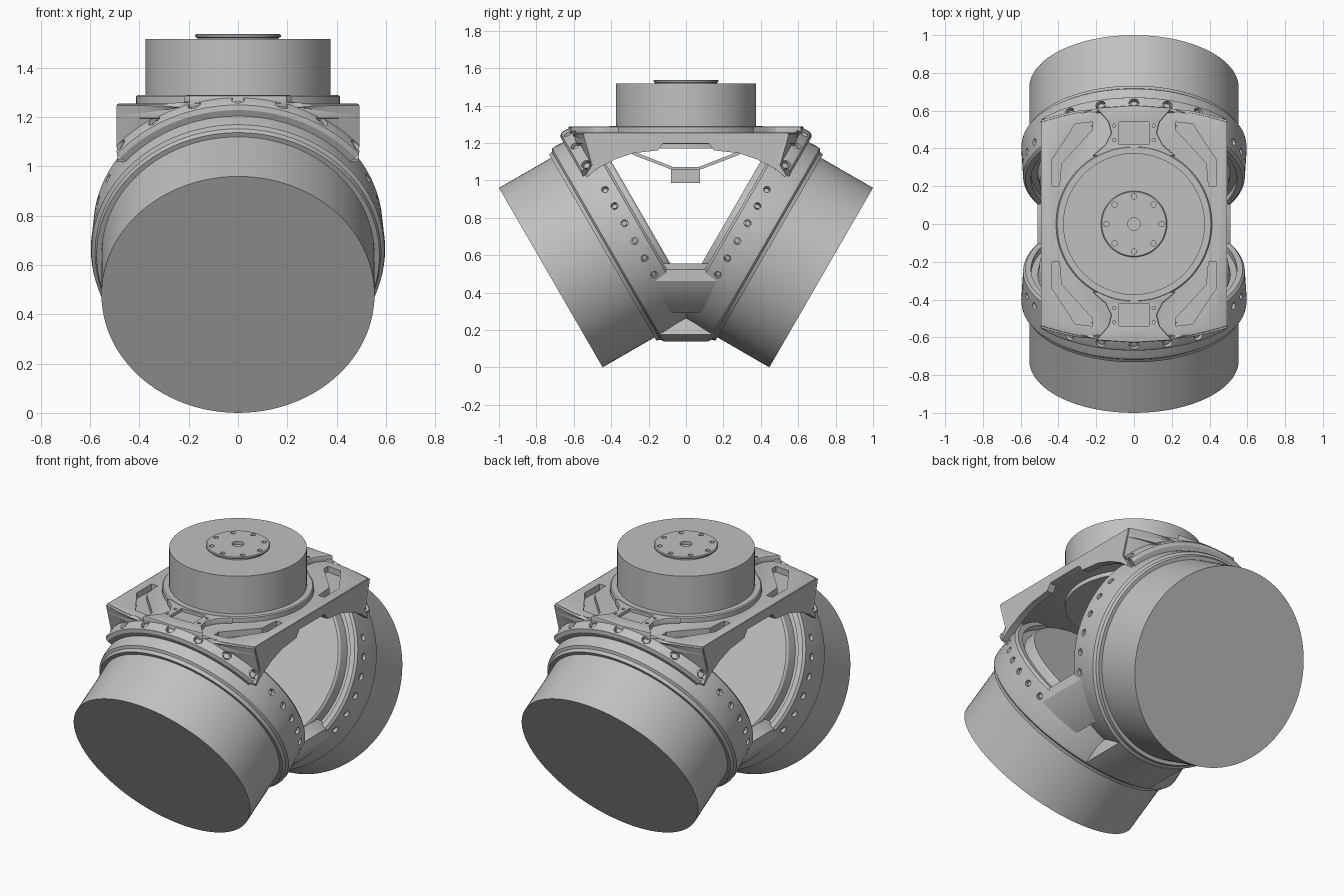
import bpy, bmesh
from math import sin, cos, radians, pi
from mathutils import Vector

cube = bpy.data.objects.get("Cube")
if cube:
    bpy.data.objects.remove(cube)

grey = bpy.data.materials.new("machined_grey")
grey.use_nodes = True
grey.diffuse_color = (0.53, 0.53, 0.53, 1)
for node in grey.node_tree.nodes:
    if node.type == 'BSDF_PRINCIPLED':
        node.inputs["Base Color"].default_value = grey.diffuse_color
        node.inputs["Roughness"].default_value = 0.5


def finish(name, bm):
    """Clean a bmesh and turn it into a shaded object."""
    bmesh.ops.remove_doubles(bm, verts=bm.verts, dist=0.0001)
    bmesh.ops.recalc_face_normals(bm, faces=bm.faces)
    mesh = bpy.data.meshes.new(name)
    bm.to_mesh(mesh)
    bm.free()
    mesh.materials.append(grey)
    obj = bpy.data.objects.new(name, mesh)
    bpy.context.scene.collection.objects.link(obj)
    return obj


def tilted(side):
    """Map (along axis, radius, angle from top) to the tilted joint frame."""
    axis = Vector((0, cos(pi / 6), -0.5))
    up = Vector((0, 0.5, cos(pi / 6)))

    def place(s, r, t):
        p = axis * s + up * (0.777 + r * cos(t)) + Vector((r * sin(t), 0, 0))
        p.y *= side
        return p
    return place


def upright(s, r, t):
    return Vector((r * sin(t), r * cos(t), s))


def lathe(name, profile, place, start=0, end=360, steps=96):
    """Sweep a closed (height, radius) profile around an axis."""
    bm = bmesh.new()
    full = end - start == 360
    rows = []
    for i in range(steps if full else steps + 1):
        t = radians(start + (end - start) * i / steps)
        rows.append([bm.verts.new(place(s, r, t)) for s, r in profile])
    count = len(profile)
    for i in range(steps):
        a, b = rows[i], rows[(i + 1) % len(rows)]
        for j in range(count):
            k = (j + 1) % count
            if profile[j][1] or profile[k][1]:
                bm.faces.new((a[j], a[k], b[k], b[j]))
    if not full:
        bm.faces.new(rows[0])
        bm.faces.new(rows[-1])
    bmesh.ops.dissolve_degenerate(bm, dist=0.0001, edges=bm.edges)
    return finish(name, bm)


def prism(name, points, axis, low, high):
    """Extrude a polygon along x (points are y, z) or z (points are x, y)."""
    bm = bmesh.new()
    ends = []
    for h in (low, high):
        ends.append([bm.verts.new((h, u, v) if axis == 'x' else (u, v, h)) for u, v in points])
    bm.faces.new(ends[0])
    bm.faces.new(ends[1])
    for i in range(len(points)):
        k = (i + 1) % len(points)
        bm.faces.new((ends[0][i], ends[0][k], ends[1][k], ends[1][i]))
    return finish(name, bm)


def pins(name, items, segments=20):
    """Cylinders between pairs of points, as one object."""
    bm = bmesh.new()
    for a, b, radius in items:
        d = b - a
        made = bmesh.ops.create_cone(bm, cap_ends=True, segments=segments, radius1=radius,
                                     radius2=radius, depth=d.length)
        bmesh.ops.rotate(bm, verts=made["verts"], matrix=d.to_track_quat('Z', 'Y').to_matrix())
        bmesh.ops.translate(bm, verts=made["verts"], vec=(a + b) / 2)
    return finish(name, bm)


def hull(name, points):
    bm = bmesh.new()
    for p in points:
        bm.verts.new(p)
    made = bmesh.ops.convex_hull(bm, input=bm.verts)
    loose = [v for v in bm.verts if not v.link_faces]
    bmesh.ops.delete(bm, geom=loose, context='VERTS')
    bmesh.ops.dissolve_limit(bm, angle_limit=0.01, verts=bm.verts, edges=bm.edges)
    return finish(name, bm)


def bake(obj):
    """Apply the modifiers of an object."""
    graph = bpy.context.evaluated_depsgraph_get()
    obj.data = bpy.data.meshes.new_from_object(obj.evaluated_get(graph))
    obj.modifiers.clear()


def cut(obj, cutter):
    mod = obj.modifiers.new("cut", 'BOOLEAN')
    mod.object = cutter
    mod.operation = 'DIFFERENCE'
    mod.solver = 'EXACT'
    bake(obj)
    bpy.data.objects.remove(cutter)


def bevel(obj, width):
    mod = obj.modifiers.new("bevel", 'BEVEL')
    mod.width = width
    mod.segments = 2
    mod.limit_method = 'ANGLE'
    bake(obj)


def bolted(obj, place, angles, s, surface, radius):
    """Counterbore radial holes and seat a bolt in each."""
    spots = [radians(a) for a in angles]
    cut(obj, pins("hole_cutter", [(place(s, surface - 0.03, t), place(s, surface + 0.03, t), radius)
                                  for t in spots]))
    pins(obj.name + "_bolts", [(place(s, surface - 0.04, t), place(s, surface - 0.014, t), radius * 0.65)
                               for t in spots], 12)


# Two tilted drums with their bolted rings and upper clamps
for side, label in ((-1, "front"), (1, "back")):
    place = tilted(side)
    lathe(label + "_drum", [(0.386, 0), (0.386, 0.554), (-0.14, 0.554), (-0.14, 0.51),
                            (-0.195, 0.5), (-0.205, 0.49), (-0.205, 0)], place)
    ring = lathe(label + "_ring", [(-0.173, 0.545), (-0.173, 0.575), (-0.16, 0.587), (0.015, 0.597),
                                   (0.035, 0.594), (0.045, 0.58), (0.065, 0.574), (0.065, 0.545)], place)
    ring_angles = [edge + 10.6 * (i - 2.5) for edge in (90, 270) for i in range(6)]
    bolted(ring, place, ring_angles, -0.1, 0.592, 0.019)
    clamp = lathe(label + "_clamp", [(-0.12, 0.58), (-0.12, 0.642), (-0.06, 0.645), (-0.045, 0.64),
                                     (-0.034, 0.622), (-0.034, 0.58)], place, -50, 50, 40)
    bolted(clamp, place, [16 * i for i in range(-3, 4)], -0.08, 0.645, 0.026)

    # Wall joining the clamp to the top plate
    bm = bmesh.new()
    rows = []
    for i in range(41):
        low = place(-0.115, 0.64, radians(2.5 * (i - 20)))
        high = Vector((low.x, side * (0.62 - 0.33 * low.x ** 2), 1.25))
        rows.append((bm.verts.new(low), bm.verts.new(high)))
    for a, b in zip(rows, rows[1:]):
        bm.faces.new((a[0], a[1], b[1], b[0]))
    wall = finish(label + "_end_wall", bm)
    solid = wall.modifiers.new("thick", 'SOLIDIFY')
    solid.thickness = 0.02
    solid.offset = 0
    bake(wall)

# Lower bridge: a web on each side and a bottom plate
frames = [tilted(-1), tilted(1)]
for side, label in ((1, "left"), (-1, "right")):
    hull(label + "_lower_web", [f(s, r, pi - side * radians(a)) for f in frames for s in (-0.17, -0.05)
                                for r in (0.5, 0.58) for a in range(36, 63, 2)])
hull("bottom_plate", [f(s, r, pi + radians(a)) for f in frames for s in (-0.08, 0.035)
                      for r in (0.56, 0.597) for a in range(-22, 23, 2)])

# Top plate with curved ends and four sunk pockets
xs = [0.49 * i / 10 for i in range(-10, 11)]
outline = [(x, 0.62 - 0.33 * x * x) for x in xs]
outline += [(-x, -y) for x, y in outline]
plate = prism("top_plate", outline, 'z', 1.195, 1.256)
bevel(plate, 0.008)
pocket = [(0.435, 0.2), (0.435, 0.34), (0.31, 0.53), (0.22, 0.54), (0.22, 0.5), (0.385, 0.32), (0.395, 0.2)]
for sx in (-1, 1):
    for sy in (-1, 1):
        cut(plate, prism("pocket_cutter", [(sx * x, sy * y) for x, y in pocket], 'z', 1.22, 1.3))

# Arched side skirts
half = [(0.54, 1.252), (0.49, 1.1), (0.535, 1.03), (0.53, 1.018), (0.47, 1.065), (0.38, 1.112),
        (0.283, 1.145), (0.15, 1.16), (0.12, 1.2)]
skirt = half + [(-y, z) for y, z in reversed(half)]
for side, label in ((1, "left"), (-1, "right")):
    prism(label + "_skirt", skirt, 'x', side * 0.45, side * 0.492)

# Raised arms with a sunk panel and screw holes
arm = [(0.22, 0.36), (0.15, 0.42), (0.12, 0.48), (0.135, 0.54), (0.2, 0.615)]
for side, label in ((-1, "front"), (1, "back")):
    shape = arm + [(0, 0.628)] + [(-x, y) for x, y in reversed(arm)]
    raised = prism(label + "_arm", [(x, side * y) for x, y in shape], 'z', 1.24, 1.288)
    bevel(raised, 0.006)
    panel = [(x, side * y) for x, y in ((-0.08, 0.42), (0.08, 0.42), (0.08, 0.54), (-0.08, 0.54))]
    cut(raised, prism("panel_cutter", panel, 'z', 1.27, 1.3))
    cut(raised, pins("screw_cutter", [(Vector((x, side * y, 1.265)), Vector((x, side * y, 1.3)), 0.009)
                                      for x in (-0.105, 0.105) for y in (0.445, 0.52)], 12))

# Upper drum, its seat and its end cap
lathe("upper_seat", [(1.2, 0), (1.2, 0.413), (1.284, 0.413), (1.29, 0.407), (1.29, 0)], upright)
lathe("upper_drum", [(1.17, 0), (1.17, 0.375), (1.517, 0.375), (1.517, 0)], upright)
cap = lathe("end_cap", [(1.5, 0), (1.5, 0.165), (1.522, 0.165), (1.526, 0.175), (1.533, 0.175),
                        (1.537, 0.17), (1.537, 0)], upright, steps=64)
holes = [(upright(1.523, 0.145, i * pi / 4), upright(1.55, 0.145, i * pi / 4), 0.014) for i in range(8)]
holes.append((Vector((0, 0, 1.518)), Vector((0, 0, 1.55)), 0.033))
cut(cap, pins("cap_cutter", holes))

# Hanging bracket with a connector block
bar = [(0.07, 1.055), (0.28, 1.135), (0.37, 1.2), (0.33, 1.2), (0.27, 1.15), (0.07, 1.072)]
prism("hanging_bracket", bar + [(-y, z) for y, z in reversed(bar)], 'x', -0.07, 0.07)
prism("connector_block", [(-0.08, 0.985), (0.075, 0.985), (0.075, 1.06), (-0.08, 1.06)], 'x', -0.06, 0.06)

# Smooth the round parts and keep the hard edges
bpy.ops.object.select_all(action='DESELECT')
for obj in bpy.context.scene.objects:
    if obj.type == 'MESH':
        obj.select_set(True)
        bpy.context.view_layer.objects.active = obj
bpy.ops.object.shade_smooth_by_angle(angle=radians(30))
